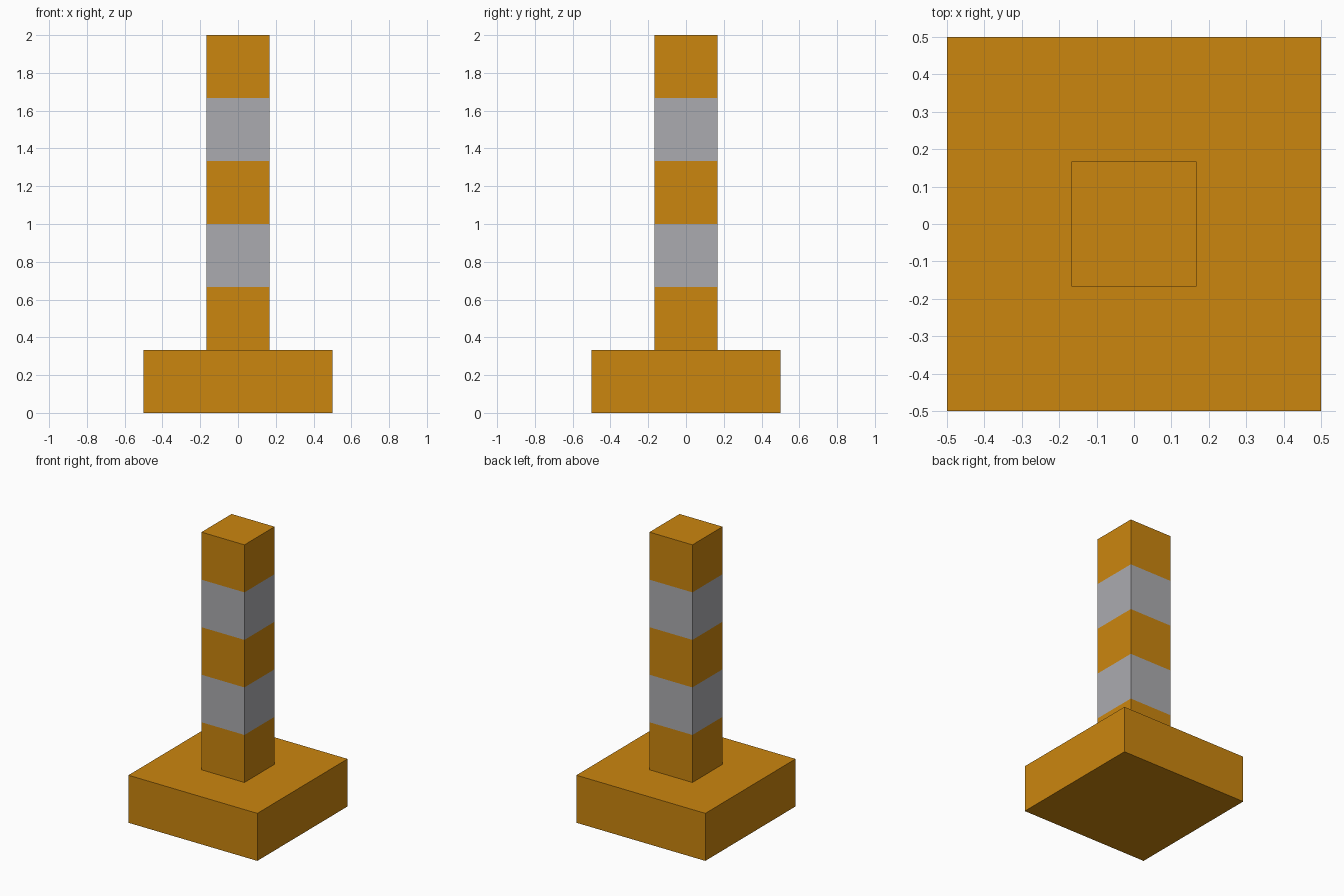
import bpy, bmesh

if "Cube" in bpy.data.objects:
    bpy.data.objects.remove(bpy.data.objects["Cube"])

U = 1 / 3  # module: base height, post width and stripe height


def material(name, rgb):
    m = bpy.data.materials.new(name)
    m.diffuse_color = (*rgb, 1)
    m.use_nodes = True
    m.node_tree.nodes["Principled BSDF"].inputs["Base Color"].default_value = m.diffuse_color
    return m


orange = material("orange", (0.600, 0.238, 0.0045))
grey = material("light grey", (0.410, 0.410, 0.432))


def box(name, width, z0, z1, mats, bands=1):
    """Square box, optionally cut into equal bands that alternate materials."""
    bm = bmesh.new()
    bmesh.ops.create_cube(bm, size=1)
    for v in bm.verts:
        v.co.x *= width
        v.co.y *= width
        v.co.z = z0 + (v.co.z + 0.5) * (z1 - z0)
    step = (z1 - z0) / bands
    for i in range(1, bands):
        bmesh.ops.bisect_plane(bm, geom=bm.verts[:] + bm.edges[:] + bm.faces[:],
                               plane_co=(0, 0, z0 + i * step), plane_no=(0, 0, 1))
    # side faces alternate by height, caps keep the first colour
    for f in bm.faces:
        f.normal_update()
        if abs(f.normal.z) < 0.5:
            band = int((f.calc_center_median().z - z0) / step)
            f.material_index = band % len(mats)
    me = bpy.data.meshes.new(name)
    bm.to_mesh(me)
    bm.free()
    for m in mats:
        me.materials.append(m)
    ob = bpy.data.objects.new(name, me)
    bpy.context.collection.objects.link(ob)
    return ob


# square foot plate
box("base", 3 * U, 0, U, [orange])
# striped post
box("striped_post", U, U, 6 * U, [orange, grey], bands=5)
